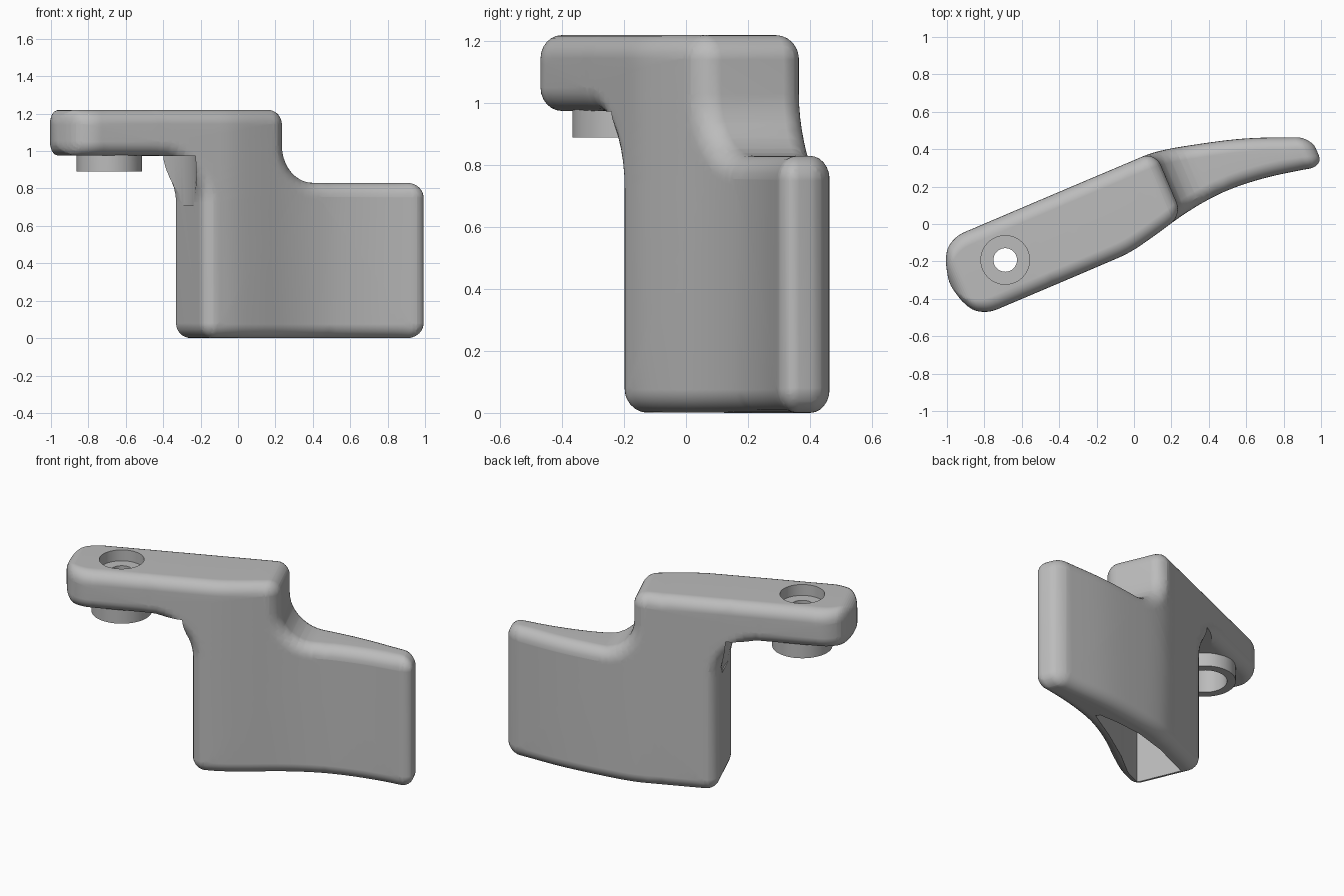
import bpy, bmesh, math
from mathutils import Vector, Matrix

if "Cube" in bpy.data.objects:
    bpy.data.objects.remove(bpy.data.objects["Cube"], do_unlink=True)

TILT = Matrix.Rotation(math.radians(23), 4, 'Z')   # the arm runs at this angle in plan
ROUND = 0.075                                      # edge rounding
PIVOT = TILT @ Vector((-0.709, 0.092, 0))

grey = bpy.data.materials.new("plain_grey")
grey.use_nodes = True
grey.diffuse_color = (0.5, 0.5, 0.5, 1)
grey.node_tree.nodes["Principled BSDF"].inputs["Base Color"].default_value = (0.5, 0.5, 0.5, 1)


def make_object(name, bm):
    bmesh.ops.recalc_face_normals(bm, faces=bm.faces[:])
    if bm.calc_volume(signed=True) < 0:
        bmesh.ops.reverse_faces(bm, faces=bm.faces[:])
    mesh = bpy.data.meshes.new(name)
    bm.to_mesh(mesh)
    bm.free()
    mesh.materials.append(grey)
    obj = bpy.data.objects.new(name, mesh)
    bpy.context.scene.collection.objects.link(obj)
    return obj


def prism(name, outline, low, high):
    bm = bmesh.new()
    face = bm.faces.new([bm.verts.new((x, y, low)) for x, y in outline])
    top = bmesh.ops.extrude_face_region(bm, geom=[face])
    moved = [v for v in top["geom"] if isinstance(v, bmesh.types.BMVert)]
    bmesh.ops.translate(bm, verts=moved, vec=(0, 0, high - low))
    return make_object(name, bm)


def cylinder(name, radius, low, high, sides=64):
    turns = [math.tau * i / sides for i in range(sides)]
    return prism(name, [(PIVOT.x + radius * math.cos(a), PIVOT.y + radius * math.sin(a))
                        for a in turns], low, high)


def combine(target, tool, operation):
    mod = target.modifiers.new(tool.name, 'BOOLEAN')
    mod.operation = operation
    mod.solver = 'EXACT'
    mod.object = tool
    bpy.context.view_layer.objects.active = target
    bpy.ops.object.modifier_apply(modifier=mod.name)
    bpy.data.objects.remove(tool, do_unlink=True)


def smooth_curve(points, s):
    # cubic through the points, with slopes taken from the neighbours
    last = len(points) - 1

    def slope(i):
        a, b = points[max(i - 1, 0)], points[min(i + 1, last)]
        return (b[1] - a[1]) / (b[0] - a[0])
    i = max(k for k in range(last) if k == 0 or points[k][0] <= s)
    (x0, y0), (x1, y1) = points[i], points[i + 1]
    w = x1 - x0
    t = (s - x0) / w
    return (y0 * (1 + 2 * t) * (1 - t) ** 2 + y1 * t * t * (3 - 2 * t)
            + w * slope(i) * t * (1 - t) ** 2 + w * slope(i + 1) * t * t * (t - 1))


# Side profile along the arm: position, height, radius, and +1 outer / -1 inner corner
PROFILE = [(-1.03, 0.975, 0.08, 1), (-0.252, 0.975, 0.25, -1), (-0.252, 0, 0.08, 1),
           (1.053, 0, 0.08, 1), (1.053, 0.83, 0.08, 1), (0.255, 0.83, 0.2, -1),
           (0.255, 1.22, 0.08, 1), (-1.03, 1.22, 0.08, 1)]
# Plan curves of the back and front walls
BACK = [(-1.1, 0.314), (0.1, 0.314), (0.25, 0.31), (0.44, 0.27), (0.73, 0.187), (1.06, 0.055)]
FRONT = [(-1.1, -0.134), (-0.2, -0.134), (-0.08, -0.13), (0.065, -0.103), (0.25, -0.06),
         (0.4, -0.037), (0.55, -0.03), (0.74, -0.047), (0.94, -0.085), (1.06, -0.115)]


def profile_loop(inset, steps=10):
    loop = []
    for i, (s, z, radius, bend) in enumerate(PROFILE):
        p = Vector((s, z))
        a = (Vector(PROFILE[i - 1][:2]) - p).normalized()
        b = (Vector(PROFILE[(i + 1) % len(PROFILE)][:2]) - p).normalized()
        centre = p + (a + b) * radius
        for k in range(steps + 1):
            t = math.pi / 2 * k / steps
            loop.append(centre - (b * math.cos(t) + a * math.sin(t)) * (radius - bend * inset))
    return loop


def build_body():
    # rounded slab: nested profile loops on both sides
    bm = bmesh.new()
    layers = 7
    rings = []
    for side in (-1, 1):
        for k in range(layers):
            t = math.pi / 2 * (k if side > 0 else layers - 1 - k) / (layers - 1)
            inset, drop = ROUND * (1 - math.cos(t)), ROUND * (1 - math.sin(t))
            rings.append([bm.verts.new((p.x, side * (1 - drop), p.y))
                          for p in profile_loop(inset)])
    for one, two in zip(rings, rings[1:]):
        for i in range(len(one)):
            bm.faces.new((one[i - 1], one[i], two[i], two[i - 1]))
    caps = [bm.faces.new(rings[0]), bm.faces.new(rings[-1])]
    bmesh.ops.recalc_face_normals(bm, faces=bm.faces[:])
    bmesh.ops.triangulate(bm, faces=caps)

    # slice across the length so that the walls can follow the plan curves
    cuts = [-1.025 + 0.01 * i for i in range(20)] + [-0.8 + 0.04 * i for i in range(47)]
    for s in cuts:
        bmesh.ops.bisect_plane(bm, geom=bm.verts[:] + bm.edges[:] + bm.faces[:],
                               dist=1e-5, plane_co=(s, 0, 0), plane_no=(1, 0, 0))
    for v in bm.verts:
        s = v.co.x
        back, front = smooth_curve(BACK, s), smooth_curve(FRONT, s)
        half = (back - front) / 2
        reach = min(max(-0.85 - s, 0), 0.18)
        half -= 0.18 - math.sqrt(0.18 ** 2 - reach ** 2)
        drop = (1 - abs(v.co.y)) * min(1, half / 0.1)
        v.co.y = (back + front) / 2 + math.copysign(half - drop, v.co.y)
    bmesh.ops.transform(bm, matrix=TILT, verts=bm.verts[:])
    bmesh.ops.triangulate(bm, faces=bm.faces[:])
    return make_object("lever_body", bm)


body = build_body()

# Clearance scoop in the fillet, then the boss under the arm
combine(body, cylinder("clearance_cutter", 0.465, 0.71, 0.974, 96), 'DIFFERENCE')
combine(body, cylinder("pivot_boss", 0.175, 0.89, 1.02), 'UNION')

# Stepped pivot hole
combine(body, cylinder("counterbore_cutter", 0.13, 1.15, 1.4), 'DIFFERENCE')
combine(body, cylinder("lower_bore_cutter", 0.125, 0.7, 1.06), 'DIFFERENCE')
combine(body, cylinder("through_hole_cutter", 0.063, 0.6, 1.5), 'DIFFERENCE')

# Hollow open at the bottom
hollow = [(-0.25, 0.12), (0, 0.23), (0.2, 0.29), (0.38, 0.31), (0.51, 0.31), (0.53, 0.29),
          (0.33, 0.17), (0.12, 0.03), (-0.03, -0.09), (-0.14, -0.14)]
combine(body, prism("hollow_cutter", hollow, -0.2, 0.7), 'DIFFERENCE')

# Smooth shading with crisp bores
bpy.ops.object.select_all(action='DESELECT')
body.select_set(True)
bpy.context.view_layer.objects.active = body
bpy.ops.object.shade_smooth_by_angle(angle=math.radians(35))
weighted = body.modifiers.new("even_shading", 'WEIGHTED_NORMAL')
weighted.keep_sharp = True
